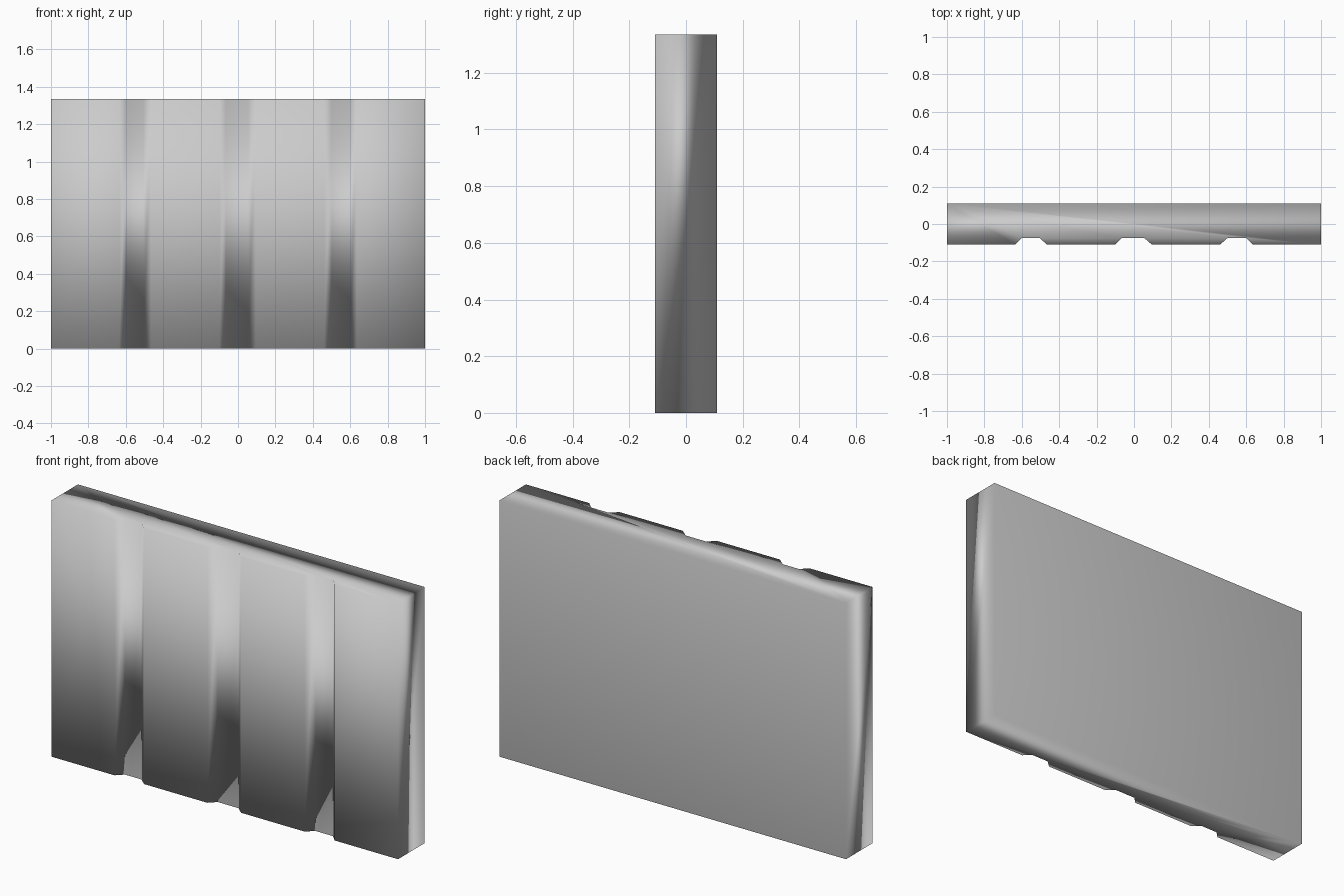
import bpy, bmesh

if "Cube" in bpy.data.objects:
    bpy.data.objects.remove(bpy.data.objects["Cube"])

W, D, H = 1.0, 0.11, 1.335   # half width, half depth, height
GROOVE_Y = -0.075            # floor of the front grooves

# Plan outline: straight back, three tapered grooves across the front
outline = [(-W, -D)]
for x0, x1, x2, x3 in [(-0.635, -0.60, -0.505, -0.465),
                       (-0.10, -0.065, 0.055, 0.095),
                       (0.46, 0.50, 0.60, 0.635)]:
    outline += [(x0, -D), (x1, GROOVE_Y), (x2, GROOVE_Y), (x3, -D)]
outline += [(W, -D), (W, D), (-W, D)]

# Extrude the outline upward into the panel
bm = bmesh.new()
base = bm.faces.new([bm.verts.new((x, y, 0)) for x, y in outline])
ext = bmesh.ops.extrude_face_region(bm, geom=[base], use_keep_orig=True)
top = [v for v in ext["geom"] if isinstance(v, bmesh.types.BMVert)]
bmesh.ops.translate(bm, verts=top, vec=(0, 0, H))
bmesh.ops.recalc_face_normals(bm, faces=bm.faces)
for f in bm.faces:
    f.smooth = True

mesh = bpy.data.meshes.new("grooved_panel")
bm.to_mesh(mesh)
bm.free()
panel = bpy.data.objects.new("grooved_panel", mesh)
bpy.context.collection.objects.link(panel)

# Soft shading led by the large faces
wn = panel.modifiers.new("soft_shading", 'WEIGHTED_NORMAL')
wn.mode = 'FACE_AREA'
wn.keep_sharp = False
